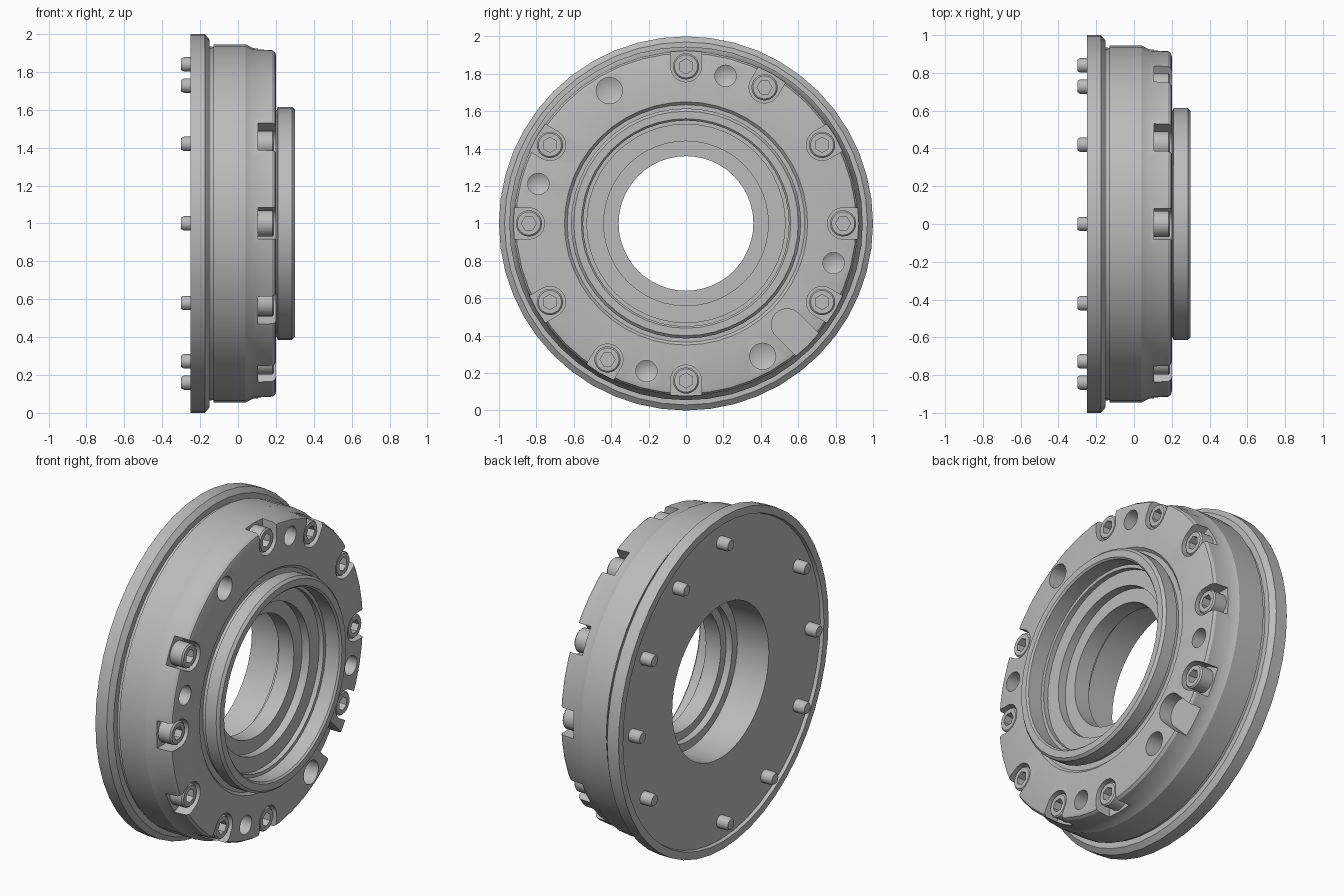
import bpy, bmesh, math
from math import cos, sin, pi, radians

cube = bpy.data.objects.get("Cube")
if cube:
    bpy.data.objects.remove(cube, do_unlink=True)

grey = bpy.data.materials.new("machined grey")
grey.use_nodes = True
grey.diffuse_color = (0.5, 0.5, 0.5, 1)
grey.node_tree.nodes["Principled BSDF"].inputs["Base Color"].default_value = (0.5, 0.5, 0.5, 1)


def place(x, u, v, angle):
    """Axial, radial and tangential distances to a point on the housing."""
    a = radians(angle)
    return (x, u * cos(a) - v * sin(a), 1 + u * sin(a) + v * cos(a))


def revolve(bm, profile, radius=0, angle=0, n=24, closed=False):
    """Turn an (x, r) profile about an axis parallel to x."""
    rings = []
    for x, r in profile:
        if r == 0:
            rings.append([bm.verts.new(place(x, radius, 0, angle))] * n)
        else:
            rings.append([bm.verts.new(place(x, radius + r * cos(2 * pi * i / n),
                                             r * sin(2 * pi * i / n), angle)) for i in range(n)])
    pairs = list(zip(rings, rings[1:]))
    if closed:
        pairs.append((rings[-1], rings[0]))
    for a, b in pairs:
        for i in range(n):
            j = (i + 1) % n
            bm.faces.new(list(dict.fromkeys((a[i], a[j], b[j], b[i]))))


def prism(bm, outline, x0, x1, angle):
    """Extrude a (radial, tangential) outline along x."""
    ends = [[bm.verts.new(place(x, u, v, angle)) for u, v in outline] for x in (x0, x1)]
    bm.faces.new(ends[0])
    bm.faces.new(ends[1])
    for i in range(len(outline)):
        j = (i + 1) % len(outline)
        bm.faces.new((ends[0][i], ends[0][j], ends[1][j], ends[1][i]))


def open_slot(centre, half_width, outer=1.1):
    """U outline, rounded inward and open at the rim."""
    arc = [radians(90 + 180 * i / 16) for i in range(17)]
    return ([(outer, half_width)]
            + [(centre + half_width * cos(a), half_width * sin(a)) for a in arc]
            + [(outer, -half_width)])


def finish(bm, name):
    bmesh.ops.recalc_face_normals(bm, faces=bm.faces)
    mesh = bpy.data.meshes.new(name)
    bm.to_mesh(mesh)
    bm.free()
    mesh.materials.append(grey)
    ob = bpy.data.objects.new(name, mesh)
    bpy.context.collection.objects.link(ob)
    return ob


def cut(ob, cutter):
    cutter.hide_render = True
    mod = ob.modifiers.new("cut", 'BOOLEAN')
    mod.operation = 'DIFFERENCE'
    mod.solver = 'EXACT'
    mod.object = cutter
    bpy.ops.object.select_all(action='DESELECT')
    bpy.context.view_layer.objects.active = ob
    ob.select_set(True)
    bpy.ops.object.modifier_apply(modifier=mod.name)
    bpy.data.objects.remove(cutter, do_unlink=True)
    bpy.ops.object.shade_smooth_by_angle(angle=radians(25))


BOLT_RADIUS = 0.84
bolt_angles = [a for a in range(0, 360, 30) if a not in (120, 300)]

# Housing section: back recess, flange, drum, front face, collar, stepped bore
back = [(-.23, .46), (-.23, .95), (-.25, .955), (-.25, 1), (-.175, 1), (-.15, .97)]
drum = [(-.15, .935), (-.13, .932), (-.13, .945), (.04, .945), (.08, .925),
        (.18, .92), (.195, .91), (.2, .895)]
collar = [(.2, .65), (.185, .635), (.185, .6), (.205, .6), (.21, .615),
          (.285, .615), (.3, .6), (.3, .56)]
bore = [(.29, .55), (.2, .55), (.2, .53), (.17, .53), (.17, .44), (.12, .44),
        (.12, .36), (.02, .36), (.02, .41), (-.02, .41), (-.02, .46)]
bm = bmesh.new()
revolve(bm, back + drum + collar + bore, n=48, closed=True)
housing = finish(bm, "housing")

# Bolt pockets, drilled holes and the drain slot
bm = bmesh.new()
for angle in bolt_angles:
    prism(bm, open_slot(BOLT_RADIUS, .083), .105, .3, angle)
for angle in (75, 165, 255, 345):
    revolve(bm, [(.3, 0), (.3, .057), (.12, .057), (.085, 0)], .817, angle)
for angle in (120, 300):
    revolve(bm, [(.3, 0), (.3, .07), (.05, .07), (.02, 0)], .82, angle)
prism(bm, open_slot(.765, .085), .12, .3, 315)
cut(housing, finish(bm, "housing_cutter"))

# Socket-head bolts with ends that stand out of the back
bm = bmesh.new()
for angle in bolt_angles:
    revolve(bm, [(-.3, 0), (-.3, .03), (-.285, .038), (.1, .038), (.1, .07),
                 (.182, .07), (.19, .062), (.19, 0)], BOLT_RADIUS, angle)
bolts = finish(bm, "bolts")

# Hexagonal sockets
bm = bmesh.new()
for angle in bolt_angles:
    hexagon = [(BOLT_RADIUS + .04 * cos(i * pi / 3), .04 * sin(i * pi / 3)) for i in range(6)]
    prism(bm, hexagon, .14, .25, angle)
cut(bolts, finish(bm, "socket_cutter"))
